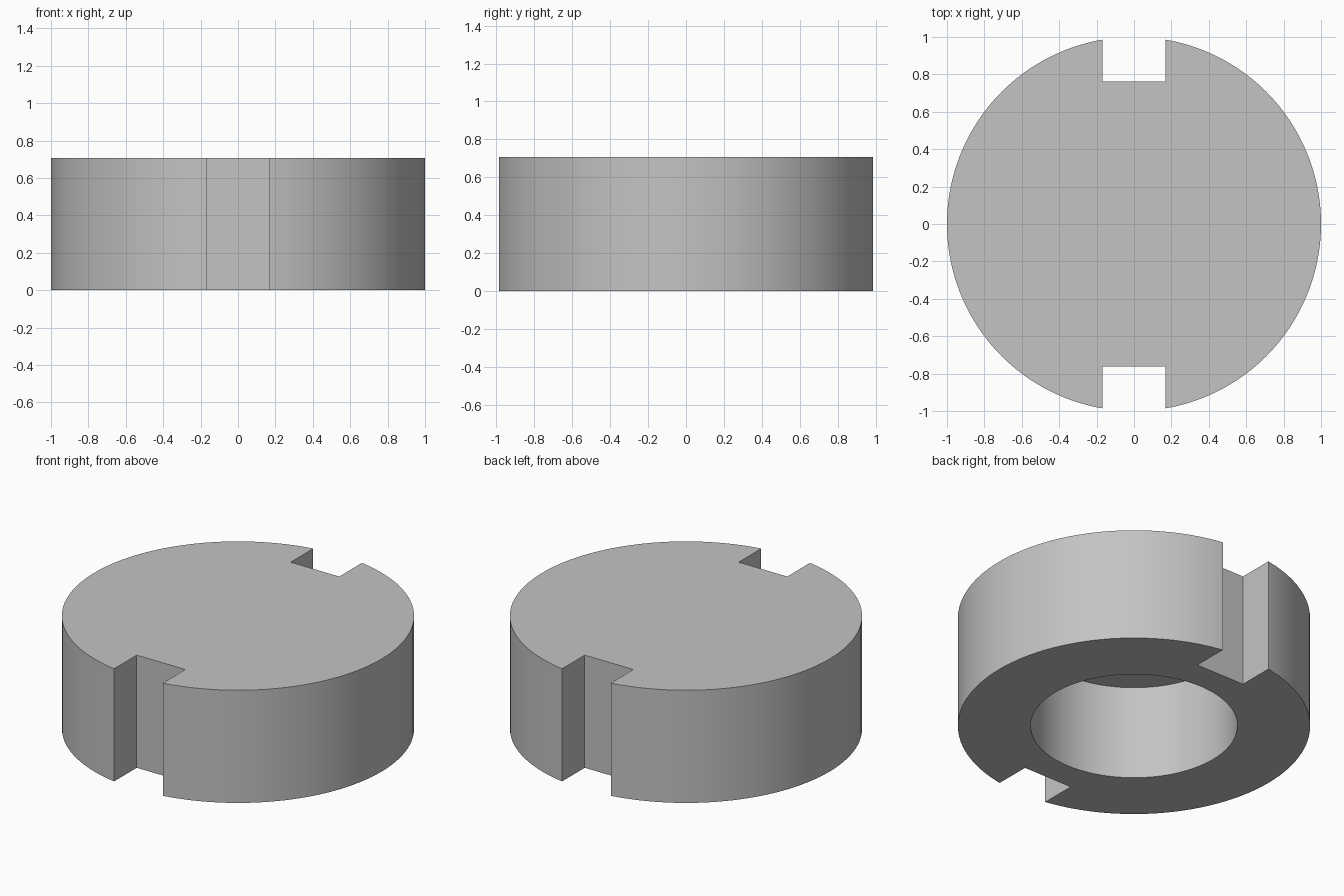
import bpy
import math

cube = bpy.data.objects.get("Cube")
if cube:
    bpy.data.objects.remove(cube, do_unlink=True)

HEIGHT = 0.706
RADIUS = 1.0
BORE_RADIUS = 0.587
BORE_DEPTH = 0.59
SLOT_WIDTH = 0.337
SLOT_FLOOR = 0.762

# Plain grey material
grey = bpy.data.materials.new("plain grey")
grey.use_nodes = True
colour = (0.55, 0.55, 0.55, 1.0)
grey.diffuse_color = colour
grey.node_tree.nodes["Principled BSDF"].inputs["Base Color"].default_value = colour


def cylinder(name, radius, bottom, top):
    bpy.ops.mesh.primitive_cylinder_add(
        vertices=128, radius=radius, depth=top - bottom,
        location=(0, 0, (bottom + top) / 2))
    obj = bpy.context.object
    obj.name = name
    obj.data.materials.append(grey)
    return obj


def block(name, size, location):
    bpy.ops.mesh.primitive_cube_add(size=1, location=location)
    obj = bpy.context.object
    obj.name = name
    obj.scale = size
    obj.data.materials.append(grey)
    return obj


def cut(target, cutter):
    bpy.context.view_layer.objects.active = target
    mod = target.modifiers.new(cutter.name, "BOOLEAN")
    mod.operation = "DIFFERENCE"
    mod.solver = "EXACT"
    mod.object = cutter
    bpy.ops.object.modifier_apply(modifier=mod.name)
    bpy.data.objects.remove(cutter, do_unlink=True)


# Round cap body
body = cylinder("cap_body", RADIUS, 0, HEIGHT)

# Blind bore, open at the underside
cut(body, cylinder("bore_cutter", BORE_RADIUS, -0.1, BORE_DEPTH))

# Grip slots through the front and back rim
slot_length = 0.5
for side in (-1, 1):
    cut(body, block("slot_cutter", (SLOT_WIDTH, slot_length, HEIGHT * 2),
                    (0, side * (SLOT_FLOOR + slot_length / 2), HEIGHT / 2)))

# Smooth round walls with crisp edges
bpy.ops.object.select_all(action="DESELECT")
body.select_set(True)
bpy.context.view_layer.objects.active = body
bpy.ops.object.shade_smooth_by_angle(angle=math.radians(30))
